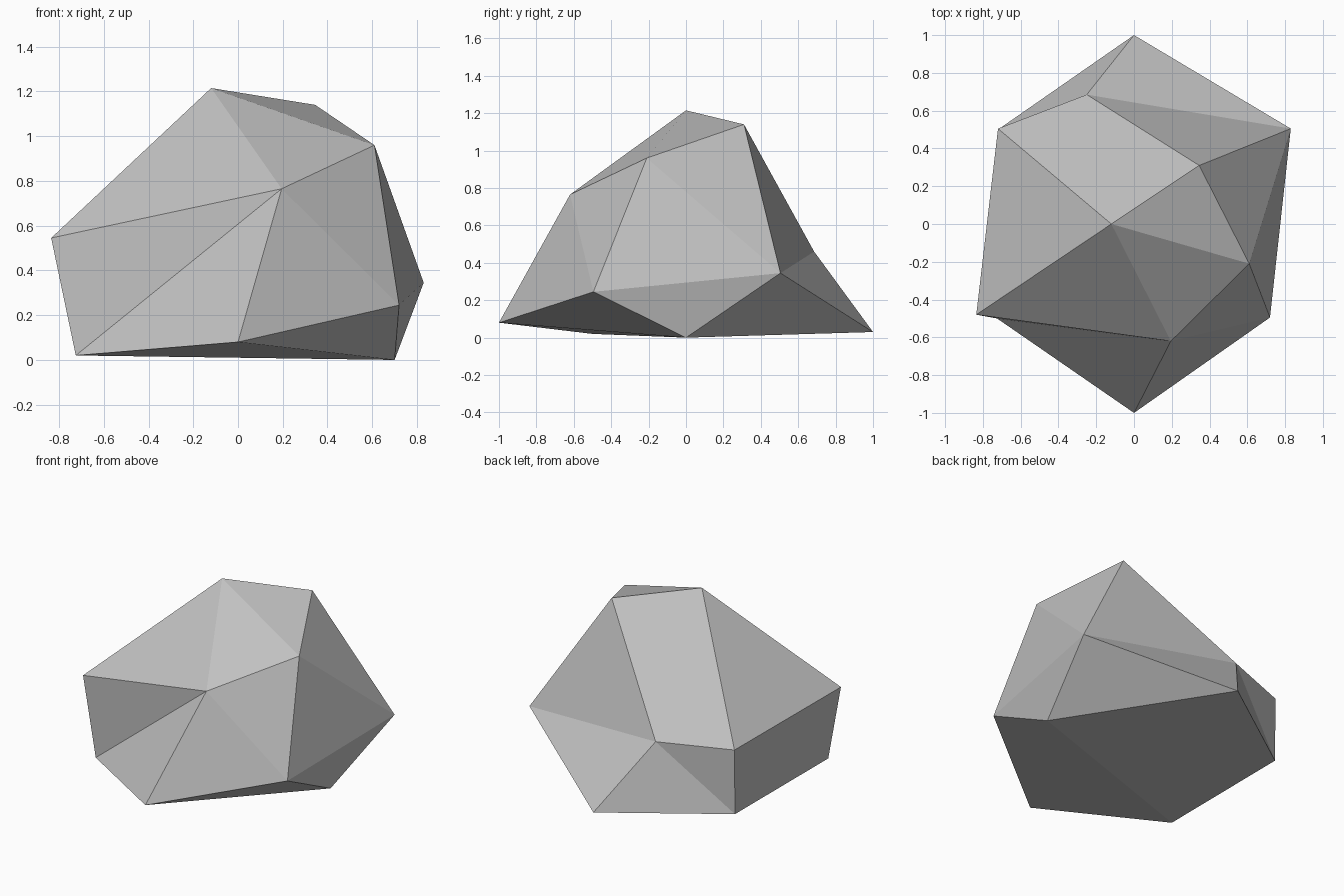
import bpy
import bmesh

default = bpy.data.objects.get("Cube")
if default:
    bpy.data.objects.remove(default)


def make_material(name, colour):
    mat = bpy.data.materials.new(name)
    mat.use_nodes = True
    mat.diffuse_color = colour
    mat.node_tree.nodes["Principled BSDF"].inputs["Base Color"].default_value = colour
    return mat


# Corners of the boulder, from the peak down to the foot
corners = {
    "peak": (-0.12, 0, 1.215),
    "crown_back": (0.345, 0.31, 1.14),
    "crown_left": (0.61, -0.21, 0.96),
    "brow": (0.195, -0.62, 0.765),
    "shoulder_front": (-0.835, -0.48, 0.545),
    "shoulder_back": (-0.72, 0.505, 0.46),
    "dent": (-0.25, 0.685, 0.46),
    "hip_back": (0.83, 0.505, 0.345),
    "hip_front": (0.72, -0.495, 0.245),
    "toe": (0, -1, 0.08),
    "foot_left": (0.70, 0, 0),
    "foot_right": (-0.725, -0.5, 0.02),
    "foot_back": (-0.72, 0.5, 0.02),
    "heel": (0, 1, 0.03),
}

# Flat facets, grouped by the side they make up
facets = {
    "top": [
        "peak crown_left crown_back",
        "peak brow crown_left",
        "peak shoulder_front brow",
        "peak shoulder_back shoulder_front",
        "peak crown_back dent shoulder_back",
    ],
    "front": [
        "brow shoulder_front foot_right",
        "brow foot_right toe",
        "brow toe hip_front",
        "brow hip_front crown_left",
    ],
    "left": [
        "crown_left hip_front hip_back",
        "crown_left hip_back crown_back",
        "hip_front foot_left hip_back",
        "foot_left heel hip_back",
    ],
    "back": [
        "crown_back hip_back dent",
        "hip_back heel dent",
        "heel foot_back dent",
        "foot_back shoulder_back dent",
    ],
    "right": ["shoulder_front shoulder_back foot_back foot_right"],
    "underside": [
        "foot_left foot_right foot_back heel",
        "toe foot_right foot_left",
        "toe foot_left hip_front",
    ],
}

bm = bmesh.new()
verts = {name: bm.verts.new(co) for name, co in corners.items()}
for side in facets.values():
    for facet in side:
        bm.faces.new([verts[name] for name in facet.split()])
bmesh.ops.recalc_face_normals(bm, faces=bm.faces)

mesh = bpy.data.meshes.new("boulder")
bm.to_mesh(mesh)
bm.free()
mesh.materials.append(make_material("stone grey", (0.53, 0.53, 0.53, 1)))
boulder = bpy.data.objects.new("boulder", mesh)
bpy.context.collection.objects.link(boulder)
